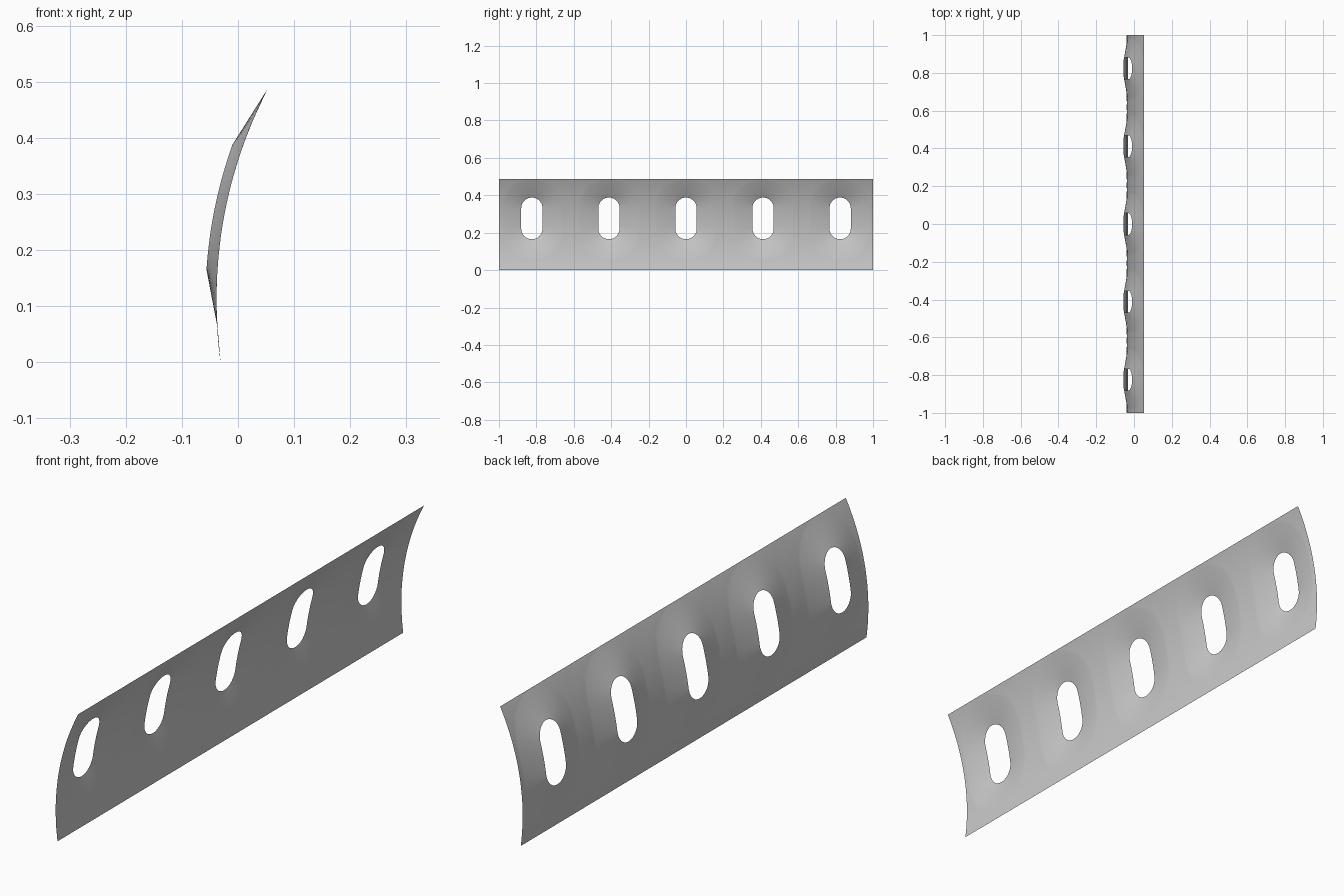
import bpy, bmesh, math

cube = bpy.data.objects.get("Cube")
if cube:
    bpy.data.objects.remove(cube)

HEIGHT, HALF_LENGTH = 0.488, 1.0
PITCH, SLOT_R, SLOT_LOW, SLOT_HIGH = 0.412, 0.057, 0.222, 0.331
LIP, FLARE = 0.0195, 0.0985
ARC_STEPS, SIDE_STEPS, OUTER_STEPS = 20, 10, 5
BEND_R, BEND_Z, BEND_X = 0.827, 0.11, -0.0385


def bend(z):
    """Sheet position in x at a given height."""
    return BEND_X + BEND_R - math.sqrt(BEND_R ** 2 - (z - BEND_Z) ** 2)


def slot_outline():
    """Stadium centre-line points, each with its outward direction."""
    pts = []
    for i in range(ARC_STEPS + 1):
        a = math.pi * i / ARC_STEPS
        pts.append((SLOT_HIGH, math.cos(a), math.sin(a)))
    for i in range(1, SIDE_STEPS):
        pts.append((SLOT_HIGH + (SLOT_LOW - SLOT_HIGH) * i / SIDE_STEPS, -1, 0))
    for i in range(ARC_STEPS + 1):
        a = math.pi * (1 + i / ARC_STEPS)
        pts.append((SLOT_LOW, math.cos(a), math.sin(a)))
    for i in range(1, SIDE_STEPS):
        pts.append((SLOT_LOW + (SLOT_HIGH - SLOT_LOW) * i / SIDE_STEPS, 1, 0))
    return pts


def border_points(outline, cy, y0, y1):
    """Project the outline along its directions to the edges of a panel."""
    border = []
    for z, dy, dz in outline:
        reach = []
        if abs(dy) > 1e-6:
            reach.append(((y1 if dy > 0 else y0) - cy) / dy)
        if abs(dz) > 1e-6:
            reach.append(((HEIGHT if dz > 0 else 0) - z) / dz)
        t = min(reach)
        border.append((cy + dy * t, z + dz * t))
    for corner in [(y, z) for y in (y0, y1) for z in (0, HEIGHT)]:
        near = min(range(len(border)), key=lambda i: math.dist(border[i], corner))
        border[near] = corner
    return border


def add_panel(bm, cy, y0, y1):
    """One panel: raised slot lip, flare down to the sheet, then the flat border."""
    outline = slot_outline()
    border = border_points(outline, cy, y0, y1)
    rings = [[], []]
    for z, dy, dz in outline:
        for ring, dist, lift in ((0, SLOT_R, LIP), (1, SLOT_R + FLARE, 0)):
            pz = z + dz * dist
            rings[ring].append(bm.verts.new((bend(pz) - lift, cy + dy * dist, pz)))
    for s in range(1, OUTER_STEPS + 1):
        f, ring = s / OUTER_STEPS, []
        for v, (by, bz) in zip(rings[1], border):
            z = v.co.z + (bz - v.co.z) * f
            ring.append(bm.verts.new((bend(z), v.co.y + (by - v.co.y) * f, z)))
        rings.append(ring)
    n = len(outline)
    for a, b in zip(rings, rings[1:]):
        for i in range(n):
            j = (i + 1) % n
            bm.faces.new((a[i], a[j], b[j], b[i]))


# Five slotted panels joined into one curved sheet
bm = bmesh.new()
for k in range(-2, 3):
    low = -HALF_LENGTH if k == -2 else (k - 0.5) * PITCH
    high = HALF_LENGTH if k == 2 else (k + 0.5) * PITCH
    add_panel(bm, k * PITCH, low, high)
bmesh.ops.remove_doubles(bm, verts=bm.verts, dist=0.0003)
bmesh.ops.recalc_face_normals(bm, faces=bm.faces)
if sum(f.normal.x * f.calc_area() for f in bm.faces) > 0:
    bmesh.ops.reverse_faces(bm, faces=bm.faces)

mesh = bpy.data.meshes.new("slotted_blade")
bm.to_mesh(mesh)
bm.free()
blade = bpy.data.objects.new("slotted_blade", mesh)
bpy.context.collection.objects.link(blade)

# Plain grey metal
grey = bpy.data.materials.new("light_grey")
grey.use_nodes = True
colour = (0.6, 0.6, 0.6, 1)
grey.diffuse_color = colour
grey.node_tree.nodes["Principled BSDF"].inputs["Base Color"].default_value = colour
mesh.materials.append(grey)

bpy.context.view_layer.objects.active = blade
blade.select_set(True)
bpy.ops.object.shade_smooth_by_angle(angle=math.radians(40))
